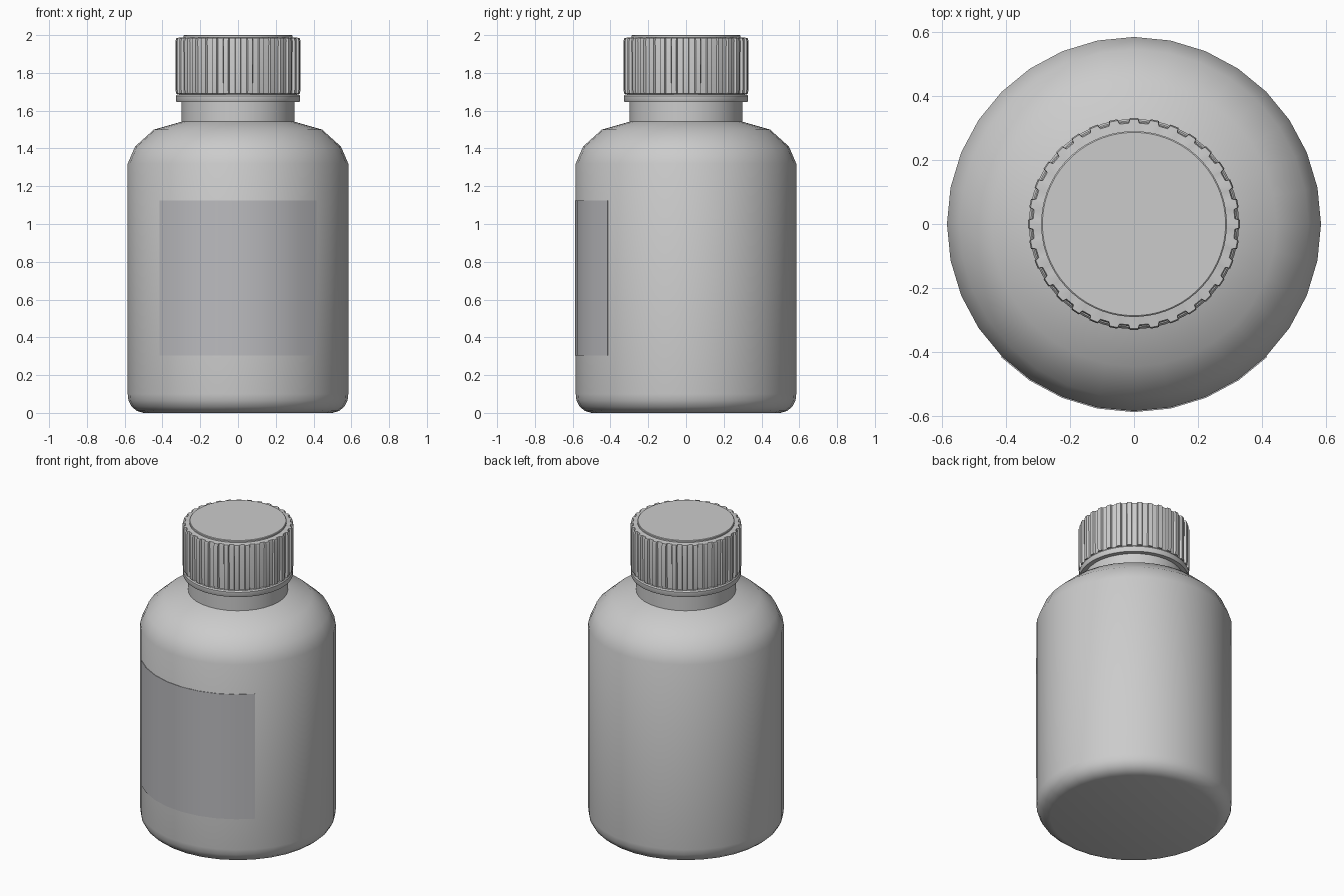
import bpy, bmesh
from math import sin, cos, tau, pi, radians

if "Cube" in bpy.data.objects:
    bpy.data.objects.remove(bpy.data.objects["Cube"])


def make_object(name, bm, angle=35):
    bmesh.ops.recalc_face_normals(bm, faces=bm.faces[:])
    mesh = bpy.data.meshes.new(name)
    bm.to_mesh(mesh)
    bm.free()
    ob = bpy.data.objects.new(name, mesh)
    bpy.context.collection.objects.link(ob)
    bpy.ops.object.select_all(action='DESELECT')
    ob.select_set(True)
    bpy.context.view_layer.objects.active = ob
    bpy.ops.object.shade_smooth_by_angle(angle=radians(angle))
    return ob


def loft(name, rings, angle=35, closed=False):
    """Skin a stack of rings, each a list of points; cap both ends unless closed."""
    bm = bmesh.new()
    loops = [[bm.verts.new(p) for p in ring] for ring in rings]
    n = len(loops[0])
    pairs = list(zip(loops, loops[1:])) + ([(loops[-1], loops[0])] if closed else [])
    for a, b in pairs:
        for i in range(n):
            j = (i + 1) % n
            bm.faces.new((a[i], a[j], b[j], b[i]))
    if not closed:
        bm.faces.new(loops[0])
        bm.faces.new(loops[-1])
    return make_object(name, bm, angle)


def circle(r, z, n):
    return [(r * cos(tau * i / n), r * sin(tau * i / n), z) for i in range(n)]


# Bottle body: bottom fillet, straight wall, shoulder and neck
body_profile = [(0.50, 0.0), (0.535, 0.01), (0.563, 0.033), (0.58, 0.065), (0.584, 0.10),
                (0.584, 1.32), (0.545, 1.41), (0.445, 1.50), (0.298, 1.542), (0.298, 1.66)]
loft("bottle_body", [circle(r, z, 32) for r, z in body_profile], 40)

# Tamper ring under the cap
ring_profile = [(0.285, 1.645), (0.325, 1.645), (0.328, 1.65), (0.328, 1.678),
                (0.322, 1.686), (0.285, 1.69)]
loft("tamper_ring", [circle(r, z, 64) for r, z in ring_profile], closed=True)

# Screw cap: ribbed skirt, narrow rim and a raised top disc
RIBS = 32


def ribbed(valley, peak, z):
    pts = []
    for i in range(RIBS):
        for offset, r in ((-0.27, valley), (-0.2, peak), (0.2, peak), (0.27, valley)):
            a = tau * (i + offset) / RIBS
            pts.append((r * cos(a), r * sin(a), z))
    return pts


cap_rings = [ribbed(0.29, 0.29, 1.685), ribbed(0.316, 0.328, 1.69), ribbed(0.316, 0.331, 1.71),
             ribbed(0.319, 0.331, 1.97), ribbed(0.315, 0.327, 1.985), ribbed(0.29, 0.29, 1.988),
             ribbed(0.29, 0.29, 1.997), ribbed(0.286, 0.286, 2.0)]
loft("screw_cap", cap_rings, 30)

# Curved front label, wrapped a quarter turn around the body
label_sections = []
for k in range(9):
    a = -pi / 2 + radians(-45 + 11.25 * k)
    label_sections.append([(r * cos(a), r * sin(a), z) for r, z in
                           ((0.580, 0.303), (0.5875, 0.303), (0.5875, 1.125), (0.580, 1.125))])
label = loft("front_label", label_sections, 30)
mat = bpy.data.materials.new("label_grey")
mat.diffuse_color = (0.5, 0.5, 0.52, 1)
mat.use_nodes = True
mat.node_tree.nodes["Principled BSDF"].inputs["Base Color"].default_value = mat.diffuse_color
label.data.materials.append(mat)
